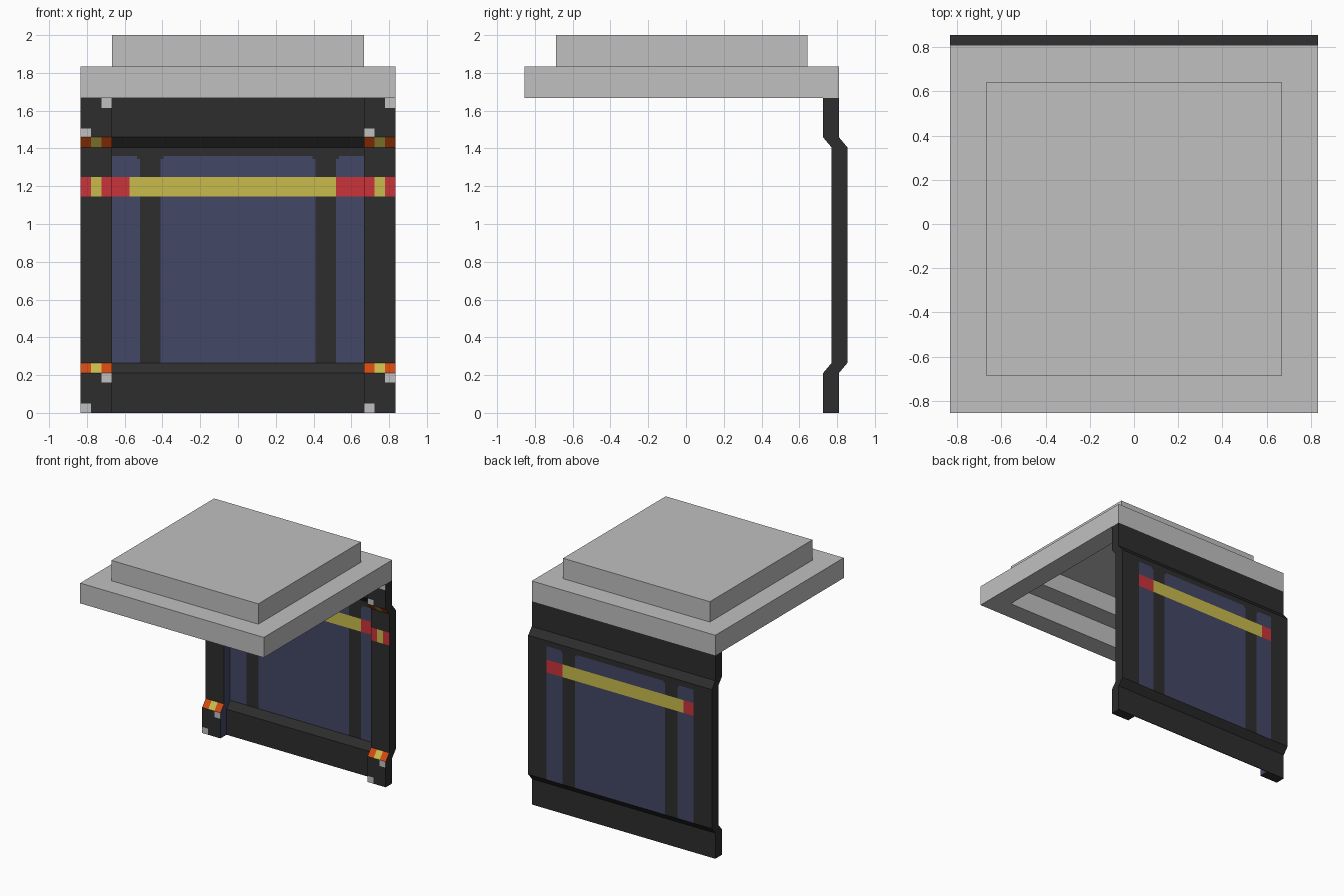
import bpy, bmesh

if "Cube" in bpy.data.objects:
    bpy.data.objects.remove(bpy.data.objects["Cube"])


def mat(name, hexcol):
    m = bpy.data.materials.new(name)
    c = [int(hexcol[i:i + 2], 16) / 255 for i in (0, 2, 4)]
    m.diffuse_color = [v / 12.92 if v < 0.04 else ((v + 0.055) / 1.055) ** 2.4 for v in c] + [1]
    m.use_nodes = True
    m.node_tree.nodes["Principled BSDF"].inputs["Base Color"].default_value = m.diffuse_color
    return m


MATS = [mat("charcoal", "2d2d2d"), mat("light_grey", "c0c0c0"), mat("window_blue", "434766"),
        mat("yellow", "cabb4c"), mat("red", "cb333b"), mat("orange", "d24a10")]
DARK, GREY, BLUE, YELLOW, RED, ORANGE = range(6)


def finish(bm, name):
    bmesh.ops.recalc_face_normals(bm, faces=bm.faces)
    me = bpy.data.meshes.new(name)
    bm.to_mesh(me)
    bm.free()
    for m in MATS:
        me.materials.append(m)
    ob = bpy.data.objects.new(name, me)
    bpy.context.collection.objects.link(ob)
    return ob


def wall_y(z):
    """Inner side of the wall: its middle part bulges outwards."""
    t = min(max(min((z - 0.21) / 0.055, (1.46 - z) / 0.055), 0), 1)
    return 0.725 + 0.046 * t


def slab(name, xs, zs, y0, depth, rule):
    """Wall slice cut into cells, coloured by rule(x, z, side)."""
    bm = bmesh.new()
    v = [[[bm.verts.new((x, wall_y(z) + y0 + d, z)) for x in xs] for z in zs] for d in (0, depth)]
    f, b = v

    def add(quad, side):
        face = bm.faces.new(quad)
        c = face.calc_center_median()
        face.material_index = rule(c.x, c.z, side)

    nx, nz = len(xs) - 1, len(zs) - 1
    for j in range(nz):
        for i in range(nx):
            for layer, side in ((f, "front"), (b, "back")):
                add((layer[j][i], layer[j][i + 1], layer[j + 1][i + 1], layer[j + 1][i]), side)
        for i, side in ((0, "left"), (nx, "right")):
            add((f[j][i], f[j + 1][i], b[j + 1][i], b[j][i]), side)
    for i in range(nx):
        for j in (0, nz):
            add((f[j][i], f[j][i + 1], b[j][i + 1], b[j][i]), "end")
    return finish(bm, name)


W, I = 0.833, 0.667
STEP = (W - I) / 3

# Columns: three cells wide, with hazard bands and worn grey corners
col_z = [0, 0.05, 0.16, 0.21, 0.265, 1.145, 1.25, 1.405, 1.46, 1.505, 1.615, 1.667]
for side_name, x0 in (("left", -W), ("right", I)):
    def column_rule(x, z, side, x0=x0):
        if side == ("right" if x0 < 0 else "left"):
            return BLUE
        if side != "front":
            return DARK
        i = int((x - x0) / STEP)
        if 1.145 < z < 1.25:
            return YELLOW if i == 1 else RED
        if 0.21 < z < 0.265 or 1.405 < z < 1.46:
            return YELLOW if i == 1 else ORANGE
        if i == 2 and (z > 1.615 or 0.16 < z < 0.21):
            return GREY
        if i == 0 and (z < 0.05 or 1.46 < z < 1.505):
            return GREY
        return DARK
    slab(side_name + "_column", [x0 + STEP * i for i in range(4)], col_z, 0, 0.084, column_rule)


# Thin rear panel: three windows and a warning stripe seen from both sides
def panel_rule(x, z, side):
    if 1.145 < z < 1.25:
        return YELLOW if -0.575 < x < 0.52 else RED
    a = abs(x)
    if 0.265 < z < 1.36 and (a < 0.41 or a > 0.52):
        corner = z > 1.345 and (0.395 < a < 0.41 or 0.52 < a < 0.535)
        return DARK if corner else BLUE
    return DARK


half = [0.395, 0.41, 0.52, 0.535, I]
panel_x = sorted([-x for x in half] + half + [-0.575])
slab("rear_panel", panel_x, [0, 0.21, 0.265, 1.145, 1.25, 1.345, 1.36, 1.405, 1.46, 1.667],
     0.079, 0.005, panel_rule)

# Stepped hollow roof: rings of (inset, height) from the inner ceiling to the outer top
bm = bmesh.new()
rings = []
for inset, z in ((0.333, 1.99), (0.333, 1.833), (0.167, 1.833), (0.167, 1.667),
                 (0, 1.667), (0, 1.833), (0.167, 1.833), (0.167, 2.0)):
    x, y0, y1 = W - inset, -0.855 + inset, 0.809 - inset
    rings.append([bm.verts.new(p) for p in ((-x, y0, z), (x, y0, z), (x, y1, z), (-x, y1, z))])
for a, b in zip(rings, rings[1:]):
    for k in range(4):
        n = (k + 1) % 4
        bm.faces.new((a[k], a[n], b[n], b[k]))
bm.faces.new(rings[0])
bm.faces.new(rings[-1])
for face in bm.faces:
    face.material_index = GREY
finish(bm, "stepped_roof")
